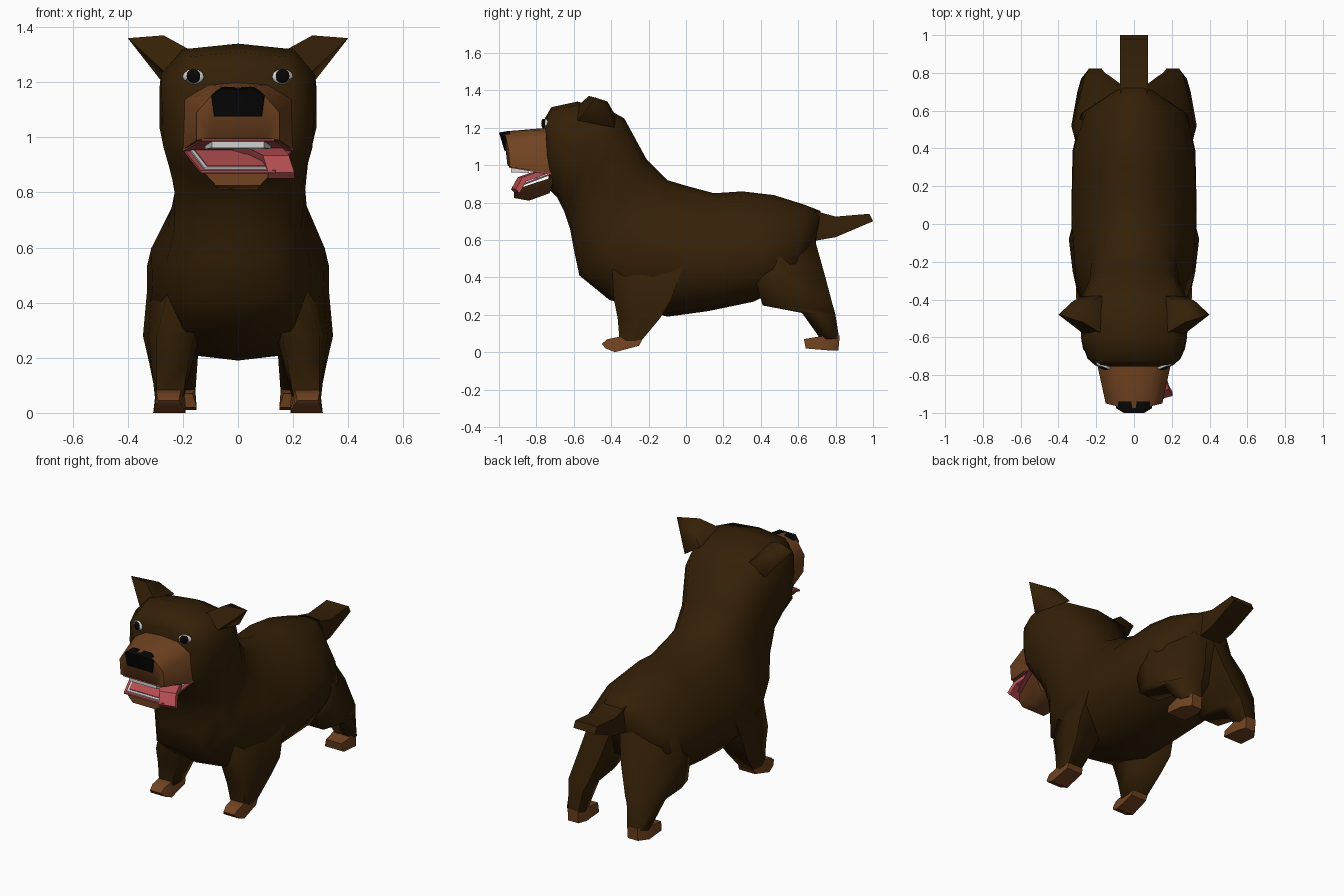
import bpy, bmesh, math
from mathutils import Vector

if "Cube" in bpy.data.objects:
    bpy.data.objects.remove(bpy.data.objects["Cube"], do_unlink=True)


def material(name, r, g, b):
    m = bpy.data.materials.new(name)
    m.use_nodes = True
    m.diffuse_color = (r, g, b, 1)
    bsdf = m.node_tree.nodes["Principled BSDF"]
    bsdf.inputs["Base Color"].default_value = (r, g, b, 1)
    bsdf.inputs["Roughness"].default_value = 0.8
    return m


FUR = material("dark brown fur", 0.034, 0.0142, 0.002)
TAN = material("tan fur", 0.165, 0.056, 0.015)
BLACK = material("black", 0.002, 0.002, 0.002)
WHITE = material("white", 0.65, 0.65, 0.65)
PINK = material("pink tongue", 0.48, 0.08, 0.085)
LIP = material("red lip", 0.40, 0.07, 0.072)


def finish(bm, name, mat, angle):
    bmesh.ops.recalc_face_normals(bm, faces=bm.faces)
    mesh = bpy.data.meshes.new(name)
    bm.to_mesh(mesh)
    bm.free()
    mesh.materials.append(mat)
    ob = bpy.data.objects.new(name, mesh)
    bpy.context.collection.objects.link(ob)
    bpy.ops.object.select_all(action='DESELECT')
    ob.select_set(True)
    bpy.context.view_layer.objects.active = ob
    bpy.ops.object.shade_smooth_by_angle(angle=math.radians(angle))
    return ob


def loft(name, rings, mat, angle=60):
    """Skin a row of equal-sized rings and cap both ends."""
    bm = bmesh.new()
    rows = [[bm.verts.new(p) for p in ring] for ring in rings]
    n = len(rows[0])
    for a, b in zip(rows, rows[1:]):
        for i in range(n):
            j = (i + 1) % n
            bm.faces.new((a[i], a[j], b[j], b[i]))
    bm.faces.new(rows[0])
    bm.faces.new(rows[-1])
    return finish(bm, name, mat, angle)


def hull(name, points, mat, angle=30):
    """Convex solid around the points."""
    bm = bmesh.new()
    for p in points:
        bm.verts.new(p)
    res = bmesh.ops.convex_hull(bm, input=bm.verts)
    spare = {e for e in res["geom_interior"] + res["geom_unused"]
             if isinstance(e, bmesh.types.BMVert)}
    bmesh.ops.delete(bm, geom=list(spare), context='VERTS')
    return finish(bm, name, mat, angle)


def both(points):
    """Mirror points across x = 0."""
    return points + [(-x, y, z) for x, y, z in points if x]


# Head, neck and torso in one skin: top y, z; bottom y, z; half widths downward
def body_ring(ty, tz, by, bz, *widths):
    top, low = Vector((0, ty, tz)), Vector((0, by, bz))
    right = [top.lerp(low, u) + Vector((w, 0, 0))
             for w, u in zip(widths, (0.04, 0.22, 0.48, 0.74, 0.97))]
    left = [Vector((-p.x, p.y, p.z)) for p in reversed(right)]
    return [top] + right + [low] + left


body = [
    (-.755, 1.25, -.73, .87, .175, .205, .20, .18, .08),
    (-.72, 1.31, -.71, .85, .18, .24, .245, .23, .10),
    (-.58, 1.34, -.69, .83, .20, .28, .275, .27, .12),
    (-.42, 1.30, -.65, .75, .22, .285, .285, .25, .12),
    (-.33, 1.25, -.62, .66, .21, .28, .26, .23, .13),
    (-.21, 1.03, -.60, .55, .16, .235, .23, .23, .14),
    (-.10, .92, -.57, .41, .13, .225, .255, .26, .17),
    (.00, .89, -.41, .28, .13, .235, .315, .31, .19),
    (.15, .85, -.10, .19, .12, .24, .33, .33, .17),
    (.30, .86, .12, .22, .12, .235, .325, .33, .20),
    (.47, .84, .36, .27, .11, .225, .315, .325, .24),
    (.63, .79, .57, .37, .09, .17, .25, .28, .18),
    (.72, .755, .69, .57, .06, .08, .10, .11, .06),
]
loft("body", [body_ring(*r) for r in body], FUR, 80)

# Tail
loft("tail", [[(-w, y0, a), (w, y0, a), (w, y1, b), (-w, y1, b)]
              for y0, a, y1, b, w in [(.58, .785, .60, .58, .07),
                                      (.80, .725, .80, .615, .075),
                                      (.98, .74, 1.0, .70, .075)]], FUR)


# Legs: a ring per height, given as y, inner x, outer x at front, middle, back
def leg_ring(s, z, front, middle, back):
    stations = (front, middle, back)
    pts = [(x1, y) for y, x0, x1 in stations]
    pts += [(x0, y) for y, x0, x1 in reversed(stations)]
    return [(s * x, y, z) for x, y in pts]


front_leg = [
    (.62, (-.36, .05, .18), (-.18, .05, .25), (-.04, .05, .25)),
    (.50, (-.40, .08, .24), (-.20, .08, .305), (.0, .08, .325)),
    (.28, (-.385, .16, .295), (-.25, .14, .325), (-.08, .15, .345)),
    (.18, (-.365, .18, .295), (-.25, .165, .315), (-.14, .18, .322)),
    (.06, (-.355, .20, .295), (-.30, .195, .302), (-.24, .20, .298)),
]
hind_leg = [
    (.72, (.42, 0, .12), (.55, 0, .16), (.68, 0, .08)),
    (.58, (.38, .05, .24), (.50, .05, .28), (.695, .03, .13)),
    (.42, (.36, .08, .29), (.50, .08, .325), (.74, .07, .22)),
    (.25, (.41, .16, .30), (.52, .13, .332), (.785, .13, .26)),
    (.21, (.62, .16, .295), (.70, .145, .30), (.797, .15, .25)),
    (.07, (.72, .17, .265), (.77, .155, .28), (.82, .17, .24)),
]

# Paw points: y, z, inner x, outer x
front_paw = [(-.45, .045, .215, .29), (-.43, .02, .20, .30),
             (-.38, 0, .19, .308), (-.25, .035, .19, .30),
             (-.235, .065, .195, .30), (-.345, .085, .205, .295),
             (-.42, .07, .21, .295)]
hind_paw = [(.63, .07, .165, .27), (.64, .02, .15, .28),
            (.76, .01, .15, .28), (.815, .01, .17, .24),
            (.822, .09, .17, .24), (.72, .085, .155, .28)]

# Ear: a pointed flap leaning outwards
ear = [(.17, -.58, 1.315), (.27, -.52, 1.37), (.40, -.48, 1.36),
       (.27, -.58, 1.24), (.17, -.38, 1.27), (.275, -.38, 1.20),
       (.25, -.42, 1.34), (.325, -.41, 1.31)]


def disc(name, s, y, z, rx, rz, depth, mat):
    """Flattened ball set on the face, turned slightly outwards."""
    bm = bmesh.new()
    bmesh.ops.create_uvsphere(bm, u_segments=12, v_segments=6, radius=1)
    for v in bm.verts:
        p = v.co
        v.co = (s * (.162 + p.x * rx), y + p.y * depth + p.x * rx * .35, z + p.z * rz)
    return finish(bm, name, mat, 60)


def paw(name, s, points):
    hull(name, [(s * x, y, z) for y, z, *xs in points for x in xs], TAN)


for s, label in ((1, "left"), (-1, "right")):
    loft(label + "_front_leg", [leg_ring(s, *r) for r in front_leg], FUR, 80)
    loft(label + "_hind_leg", [leg_ring(s, *r) for r in hind_leg], FUR, 80)
    paw(label + "_front_paw", s, front_paw)
    paw(label + "_hind_paw", s, hind_paw)
    hull(label + "_ear", [(s * x, y, z) for x, y, z in ear], FUR, 60)
    disc(label + "_eye_white", s, -.75, 1.22, .039, .028, .016, WHITE)
    disc(label + "_pupil", s, -.762, 1.222, .025, .026, .009, BLACK)

# Muzzle and nose
hull("muzzle", both([(.20, -.72, .955), (.20, -.72, 1.14), (.11, -.74, 1.19),
                     (0, -.74, 1.2), (.10, -.955, 1.0), (.15, -.94, .99),
                     (.15, -.95, 1.09), (.09, -.965, 1.16),
                     (0, -.975, 1.18)]), TAN, 50)
hull("nose", both([(.055, -1.0, 1.175), (.095, -.975, 1.152),
                   (.085, -.97, 1.075), (.10, -.94, 1.155),
                   (.09, -.94, 1.075), (.06, -.94, 1.182)]), BLACK)


# Mouth plates: half width, y and z at the back, then at the front
def plate(name, back, front, thick, mat):
    pts = [(w, y, z + dz) for w, y, z in (back, front) for dz in (0, thick)]
    return hull(name, both(pts), mat)


plate("upper_lip", (.202, -.72, .948), (.13, -.947, .987), .009, LIP)
plate("upper_teeth", (.12, -.84, .957), (.095, -.935, .962), .025, WHITE)

# Lower jaw with gum, teeth and floor of the mouth
hull("lower_jaw", both([(.18, -.70, .94), (.12, -.92, .868), (.08, -.92, .825),
                        (.07, -.84, .81), (.10, -.73, .85)]), TAN, 50)
plate("lower_lip", (.195, -.73, .945), (.135, -.93, .87), .009, LIP)
plate("lower_teeth", (.175, -.735, .952), (.122, -.92, .882), .007, WHITE)
plate("mouth_floor", (.165, -.73, .96), (.112, -.908, .893), .005, PINK)

# Tongue lolling out over the left side of the jaw
path = [(-.74, .965, -.06, .12), (-.83, .95, .04, .165),
        (-.90, .925, .09, .185), (-.935, .862, .11, .205)]
loft("tongue", [[(a, y, z + .01), (b, y + .025, z + .01),
                 (b, y + .045, z - .012), (a, y + .02, z - .012)]
                for y, z, a, b in path], PINK, 40)
